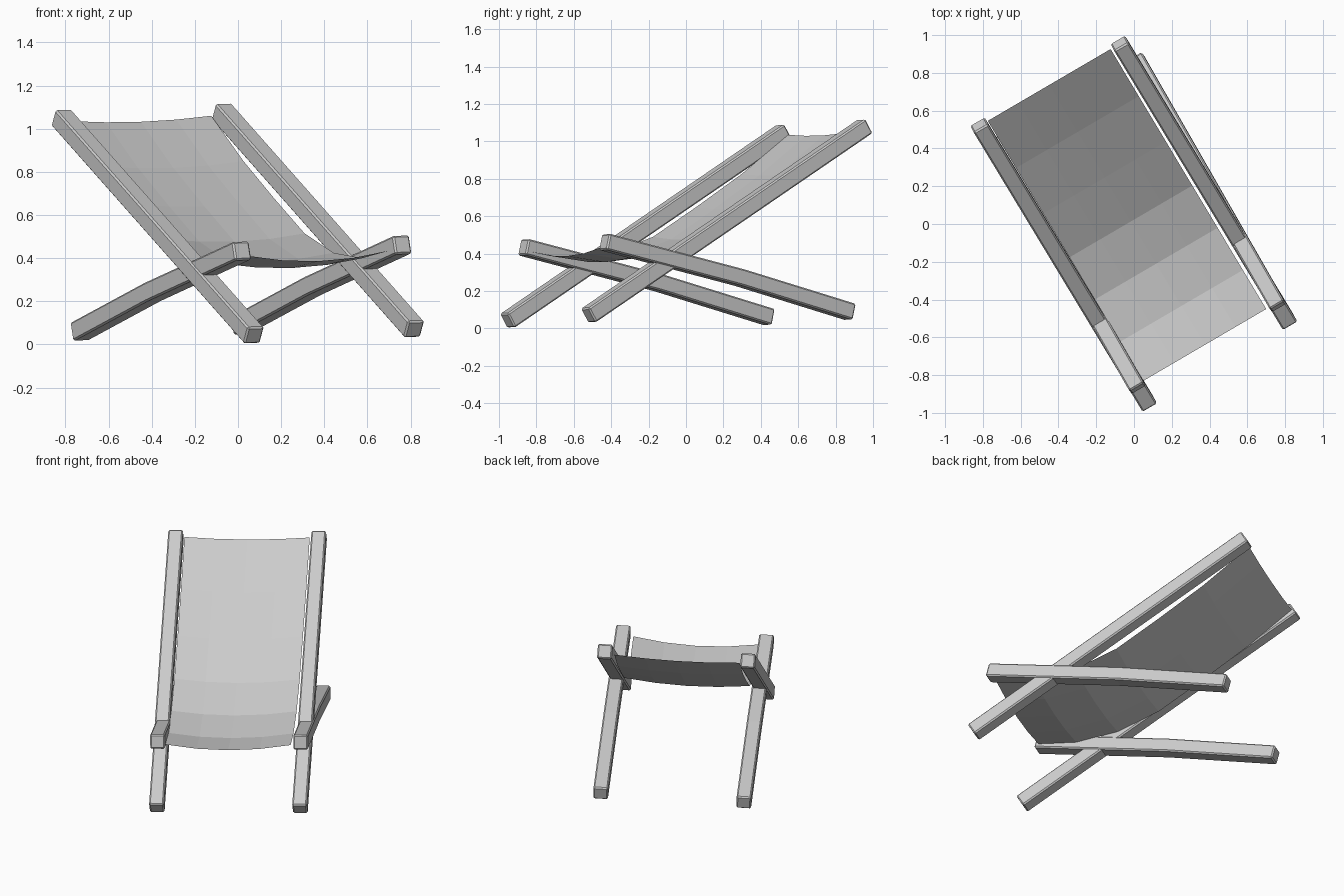
import bpy, bmesh
from mathutils import Vector

cube = bpy.data.objects.get("Cube")
if cube:
    bpy.data.objects.remove(cube)

grey = bpy.data.materials.new("plain_grey")
grey.use_nodes = True
colour = (0.6, 0.6, 0.6, 1)
grey.diffuse_color = colour
grey.node_tree.nodes["Principled BSDF"].inputs["Base Color"].default_value = colour

SIDE = Vector((0.743, 0.433, 0.028))   # step from the right frame to the left frame
ACROSS = SIDE.normalized()


def finish(bm, name):
    bmesh.ops.recalc_face_normals(bm, faces=bm.faces)
    mesh = bpy.data.meshes.new(name)
    bm.to_mesh(mesh)
    bm.free()
    mesh.materials.append(grey)
    obj = bpy.data.objects.new(name, mesh)
    bpy.context.collection.objects.link(obj)
    return obj


def beam(name, path, half=0.044):
    """Square timber following a path, with slightly chamfered edges."""
    path = [Vector(p) for p in path]
    along = (path[-1] - path[0]).normalized()
    wide = (ACROSS - along * ACROSS.dot(along)).normalized()
    up = wide.cross(along).normalized()
    bm = bmesh.new()
    rings = []
    for p in path:
        rings.append([bm.verts.new(p + (wide * a + up * b) * half)
                      for a, b in ((-1, -1), (1, -1), (1, 1), (-1, 1))])
    for r0, r1 in zip(rings, rings[1:]):
        for i in range(4):
            j = (i + 1) % 4
            bm.faces.new((r0[i], r0[j], r1[j], r1[i]))
    bm.faces.new(rings[0])
    bm.faces.new(rings[-1])
    obj = finish(bm, name)
    bevel = obj.modifiers.new("chamfer", 'BEVEL')
    bevel.width = 0.008
    bevel.segments = 1
    bevel.limit_method = 'ANGLE'


# Long back rails and crossing seat legs, one of each per side
for side, offset in (("right", Vector()), ("left", SIDE)):
    bottom = Vector((0.075, -0.955, 0.041)) + offset
    top = Vector((-0.82, 0.525, 1.053)) + offset
    beam(side + "_back_rail", (bottom, top))

    front = Vector((0.02, -0.87, 0.435)) + offset
    rear = Vector((-0.735, 0.447, 0.06)) + offset
    bend = front.lerp(rear, 0.55) + Vector((0, 0, 0.015))
    beam(side + "_seat_leg", (front, bend, rear))

# Sagging fabric sling: (distance from the front edge, edge height)
profile = ((0, 0.435), (0.24, 0.40), (0.5, 0.425), (0.76, 0.515),
           (1.03, 0.675), (1.31, 0.85), (1.6, 1.06))
COLUMNS = 4
bm = bmesh.new()
grid = []
for run, height in profile:
    sag = 0.036 - 0.013 * run
    row = []
    for c in range(COLUMNS + 1):
        s = c / COLUMNS
        row.append(bm.verts.new((0.05 - 0.515 * run + 0.65 * s,
                                 -0.83 + 0.86 * run + 0.38 * s,
                                 height - 0.025 * (1 - s) - sag * 4 * s * (1 - s))))
    grid.append(row)
for r0, r1 in zip(grid, grid[1:]):
    for c in range(COLUMNS):
        bm.faces.new((r0[c], r0[c + 1], r1[c + 1], r1[c]))
finish(bm, "fabric_sling")
